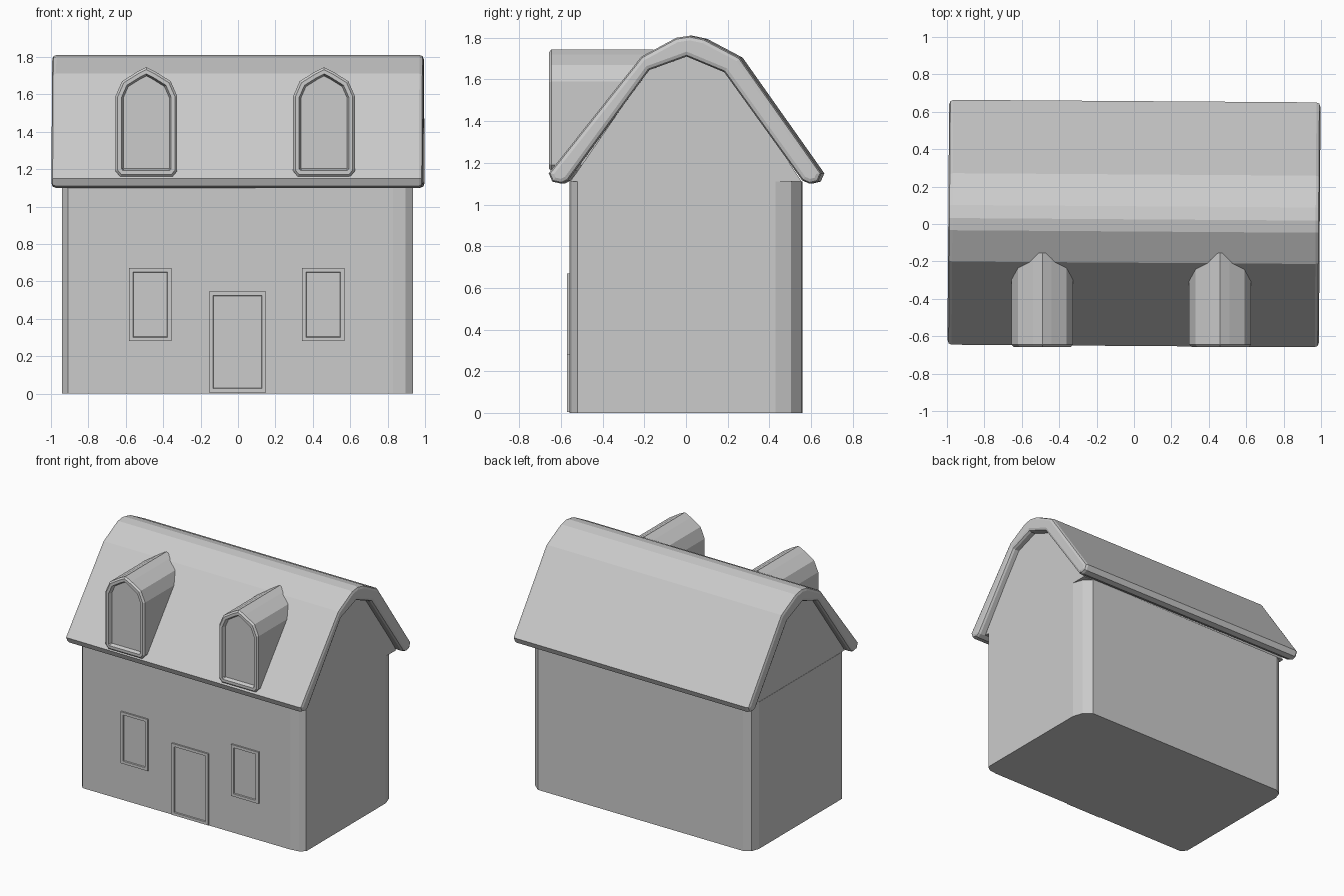
import bpy, bmesh
from math import radians
from mathutils import Matrix

cube = bpy.data.objects.get("Cube")
if cube:
    bpy.data.objects.remove(cube, do_unlink=True)

GREY = (0.6, 0.6, 0.6, 1)
plaster = bpy.data.materials.new("plain_grey")
plaster.use_nodes = True
plaster.diffuse_color = GREY
plaster.node_tree.nodes["Principled BSDF"].inputs["Base Color"].default_value = GREY

# Maps a flat outline (a, b) plus depth d to a world position
AXES = {
    "x": lambda a, b, d: (d, a, b),
    "y": lambda a, b, d: (a, d, b),
    "z": lambda a, b, d: (a, b, d),
}


def prism(name, outline, axis, start, end, insets=(), rim=0, turn=0):
    """Extrude an outline along an axis; step the start cap inwards, or round both rims."""
    bm = bmesh.new()
    place = AXES[axis]
    rings = [[bm.verts.new(place(a, b, d)) for a, b in outline] for d in (start, end)]
    caps = [bm.faces.new(ring) for ring in rings]
    count = len(outline)
    for i in range(count):
        j = (i + 1) % count
        bm.faces.new((rings[0][i], rings[0][j], rings[1][j], rings[1][i]))
    bmesh.ops.recalc_face_normals(bm, faces=bm.faces[:])
    for thickness, depth in insets:
        bmesh.ops.inset_region(bm, faces=[caps[0]], thickness=thickness,
                               depth=depth, use_even_offset=True)
    if rim:
        edges = [e for cap in caps for e in cap.edges]
        bmesh.ops.bevel(bm, geom=edges, offset=rim, segments=2,
                        profile=0.5, affect='EDGES')
    bm.transform(Matrix.Rotation(turn, 4, 'Z'))
    mesh = bpy.data.meshes.new(name)
    bm.to_mesh(mesh)
    bm.free()
    mesh.materials.append(plaster)
    obj = bpy.data.objects.new(name, mesh)
    bpy.context.collection.objects.link(obj)
    return obj


# Walls with softened corners
footprint = [
    (-0.91, -0.56), (0.83, -0.56), (0.895, -0.55), (0.935, -0.52),
    (0.935, 0.43), (0.91, 0.505), (0.85, 0.555),
    (-0.87, 0.56), (-0.92, 0.53), (-0.94, 0.47), (-0.94, -0.52),
]
prism("walls", footprint, "z", 0, 1.11)

# Gable block filling the space under the roof
gable = [(-0.555, 1.11), (0.555, 1.11), (0.2, 1.65), (0.01, 1.73), (-0.175, 1.66)]
prism("gable", gable, "x", -0.938, 0.935)

# Thick bent roof with rounded eaves
roof_outer = [
    (-0.56, 1.115), (-0.59, 1.10), (-0.635, 1.11), (-0.652, 1.15),
    (-0.207, 1.71), (-0.04, 1.80), (0.025, 1.81), (0.095, 1.795), (0.265, 1.705),
    (0.657, 1.15), (0.64, 1.11), (0.60, 1.10), (0.565, 1.115),
]
roof_inner = [(0.19, 1.635), (0.01, 1.71), (-0.17, 1.645)]
prism("roof", roof_outer + roof_inner, "x", -0.993, 0.993, rim=0.022, turn=radians(-0.4))

# Pointed dormers with recessed windows
half = [(0.14, 1.16), (0.165, 1.19), (0.165, 1.59), (0.13, 1.67), (0.05, 1.72)]
for side, centre in (("right", -0.49), ("left", 0.46)):
    arch = [(centre + a, b) for a, b in half] + [(centre, 1.745)]
    arch += [(centre - a, b) for a, b in reversed(half)]
    prism(side + "_dormer", arch, "y", -0.645, -0.155,
          insets=((0.012, 0.012), (0.02, 0), (0.01, -0.025)))


# Door and ground floor windows: thin frames around sunken panels
def opening(name, left, right, bottom, top):
    outline = [(left, bottom), (right, bottom), (right, top), (left, top)]
    prism(name, outline, "y", -0.572, -0.55, insets=((0.021, 0), (0.003, -0.008)))


opening("door", -0.155, 0.15, 0.005, 0.545)
opening("right_window", -0.583, -0.355, 0.28, 0.67)
opening("left_window", 0.342, 0.57, 0.28, 0.67)
